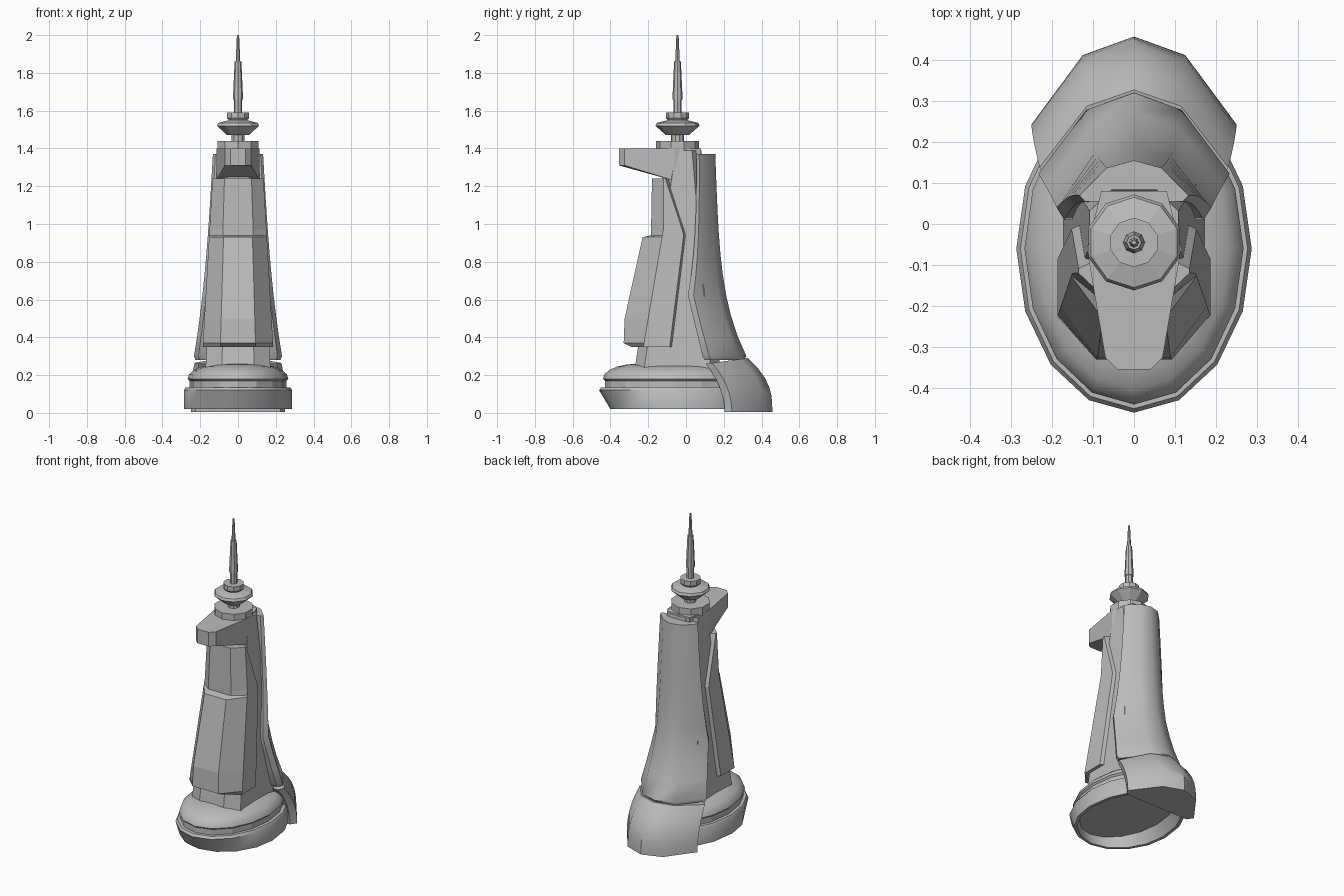
import bpy, bmesh, math

default_cube = bpy.data.objects.get("Cube")
if default_cube:
    bpy.data.objects.remove(default_cube, do_unlink=True)

GREY = (0.5, 0.5, 0.5, 1)
stone = bpy.data.materials.new("stone_grey")
stone.use_nodes = True
stone.diffuse_color = GREY
stone.node_tree.nodes["Principled BSDF"].inputs["Base Color"].default_value = GREY


def loft(name, rings, smooth=False):
    """Skin a stack of equal-length rings and cap both ends."""
    bm = bmesh.new()
    rows = [[bm.verts.new(point) for point in ring] for ring in rings]
    for lower, upper in zip(rows, rows[1:]):
        for i in range(len(lower)):
            bm.faces.new((lower[i - 1], lower[i], upper[i], upper[i - 1]))
    bm.faces.new(rows[0])
    bm.faces.new(rows[-1])
    bmesh.ops.recalc_face_normals(bm, faces=bm.faces)
    mesh = bpy.data.meshes.new(name)
    bm.to_mesh(mesh)
    bm.free()
    mesh.materials.append(stone)
    part = bpy.data.objects.new(name, mesh)
    bpy.context.collection.objects.link(part)
    if smooth:
        bpy.ops.object.select_all(action='DESELECT')
        part.select_set(True)
        bpy.context.view_layer.objects.active = part
        bpy.ops.object.shade_smooth_by_angle(angle=math.radians(40))


def mirrored(half):
    """Close a half outline (x >= 0) with its mirror image."""
    return half + [(-x, y, z) for x, y, z in reversed(half) if x > 0]


def ellipse(radius_x, radius_y, centre_y, z, sides):
    angles = [math.tau * i / sides for i in range(sides)]
    return [(radius_x * math.sin(a), centre_y - radius_y * math.cos(a), z) for a in angles]


def turned(name, sides, profile):
    loft(name, [ellipse(radius, radius, -0.045, z, sides) for radius, z in profile])


def oval(inset, z):
    return ellipse(0.287 - inset, 0.4 - inset, -0.06, z, 16)


# Oval base: hollow rim whose front tucks in, recessed groove, rounded dome
def tucked(ring):
    return [(x, y + max(0, -y - 0.06) * 0.15, z) for x, y, z in ring]


loft("base_rim", [oval(0.06, 0.09), tucked(oval(0.02, 0.02)), tucked(oval(0, 0.02)),
                  oval(0, 0.12), oval(0.01, 0.135), oval(0.06, 0.135)], smooth=True)
loft("base_groove", [oval(0.03, 0.1), oval(0.03, 0.18)])
dome_angles = [math.pi / 2 * i / 5 for i in range(6)]
loft("base_dome", [oval(0.03, 0.17)] + [
    oval(0.2 - 0.18 * math.cos(a), 0.18 + 0.08 * math.sin(a)) for a in dome_angles],
    smooth=True)


# Tapering tower core
def core_ring(z):
    front = 0.145 * z - 0.305
    back = 0.2 - 0.085 * z
    side = 0.185 - 0.055 * z
    return mirrored([(side / 2, front, z), (side, front + 0.05, z),
                     (side, back - 0.05, z), (side / 2, back, z)])


loft("tower_core", [core_ring(0.2), core_ring(1.39)])


# Faceted front armour: sides follow the taper, the front face steps back
def armour_ring(z, front):
    side = 0.207 - 0.058 * z
    face = side / 2 if front < -0.2 else side * 0.53
    shoulder = min(-0.12, 0.17 * z - 0.285)
    back = min(0.125 * z - 0.13, 0.3 - 0.33 * z)
    return mirrored([(face, front, z), (side, shoulder, z),
                     (side, back, z), (side - 0.03, back + 0.015, z)])


loft("front_armour", [armour_ring(z, front) for z, front in (
    (0.35, -0.29), (0.37, -0.33), (0.5, -0.325), (0.93, -0.23),
    (0.94, -0.185), (0.97, -0.185), (1.24, -0.18))])

# Overhanging head with a sloped underside
head = [(0.04, -0.355), (0.07, -0.325), (0.115, -0.06), (0.08, 0.08)]
loft("overhanging_head", [
    mirrored([(x, y, min(1.31, 1.21 - 0.31 * y)) for x, y in head]),
    mirrored([(x, y, 1.4) for x, y in head])])


# Rear cape and foot share one arched cross-section
def arch_ring(z, front, back, width, tilt=0):
    arch = [(0, 1), (0.5, 0.82), (1, 0.15), (0.9, 0)]
    return mirrored([(u * width, front + (back - front) * v, z + tilt * v) for u, v in arch])


# The cape flares towards its hem, and its front edge bows back then forward
def cape_ring(t):
    front = 0.055 - 0.045 * min(1, t / 0.7) ** 3 + 0.26 * max(0, t - 0.7)
    back = 0.155 + 0.04 * t + 0.125 * t ** 4
    width = 0.133 + 0.06 * t + 0.04 * t ** 3
    return arch_ring(1.37 - 1.07 * t, front, back, width)


hem = arch_ring(0.28, 0.1, 0.305, 0.225)
loft("rear_cape", [cape_ring(i / 10) for i in range(11)] + [hem], smooth=True)


# The foot rounds over as it rises to the hem
def foot_ring(t):
    curl = t ** 3
    return arch_ring(0.005 + 0.255 * t, 0.205 - 0.1 * t * t, 0.457 - 0.13 * curl,
                     0.25 - 0.02 * curl, 0.03 * curl)


loft("rear_foot", [foot_ring(i / 6) for i in range(7)], smooth=True)

# Collar, lantern disc and stepped mast
turned("collar", 10, [(0.115, 1.39), (0.115, 1.44)])
turned("lantern_neck", 10, [(0.035, 1.43), (0.035, 1.48)])
turned("lantern_disc", 10, [(0.06, 1.47), (0.117, 1.52), (0.11, 1.535), (0.05, 1.55)])
turned("lantern_cap", 10, [(0.045, 1.54), (0.06, 1.56), (0.06, 1.59)])
turned("mast_foot", 8, [(0.022, 1.58), (0.022, 1.66)])
turned("mast_shaft", 8, [(0.027, 1.66), (0.018, 1.86)])
turned("mast_tip", 8, [(0.012, 1.86), (0.006, 2)])
